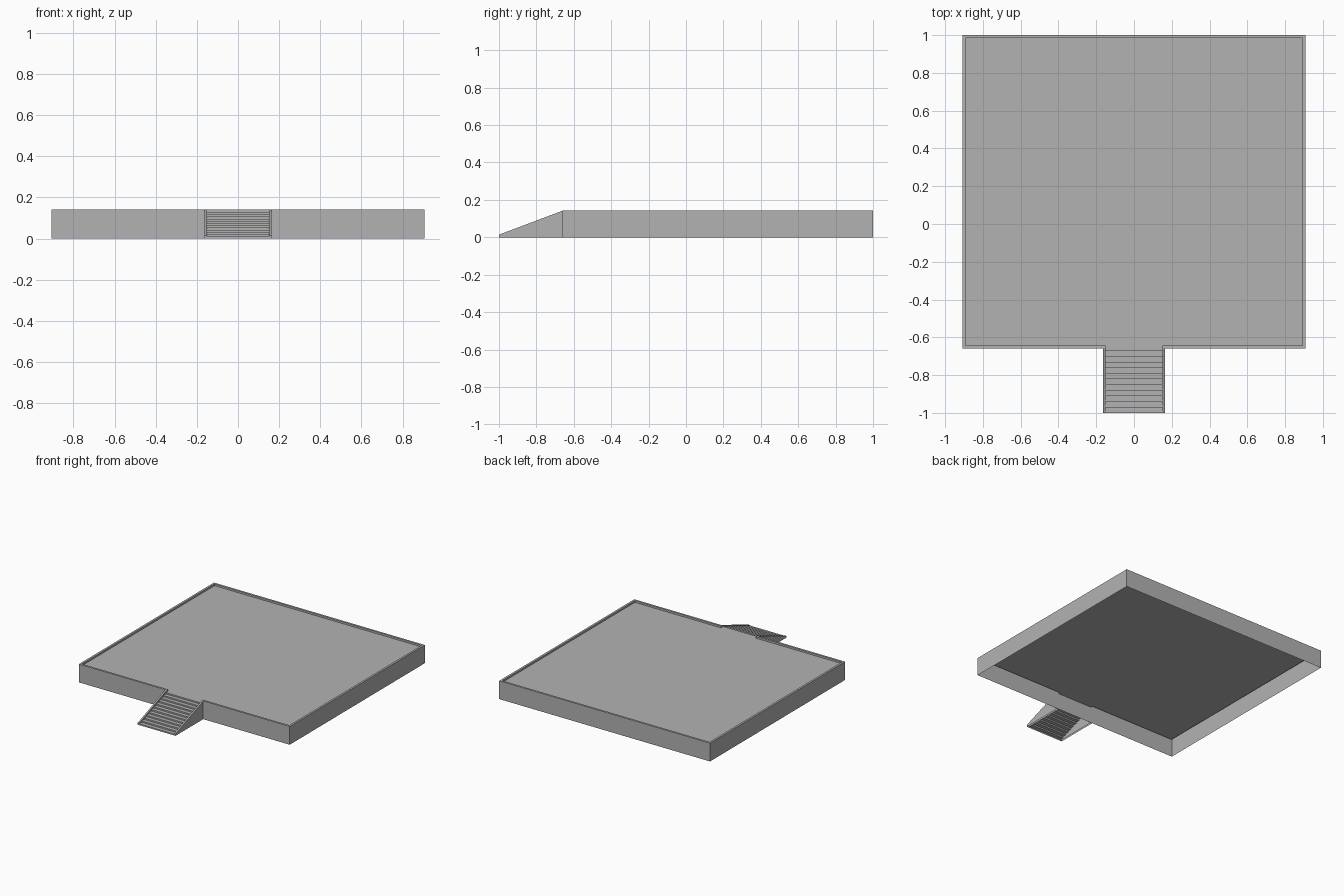
import bpy
import bmesh

cube = bpy.data.objects.get("Cube")
if cube:
    bpy.data.objects.remove(cube, do_unlink=True)

W, FRONT, BACK = 0.907, -0.66, 1.0      # platform extents
TOP, FLOOR, RIM = 0.142, 0.128, 0.016   # rim height, deck height, rim width
IN, OUT = 0.15, 0.163                   # stair rail inner and outer x
TOE, TOE_Z = -1.0, 0.014                # lower end of the rails
LANDING, STEPS = -0.673, 11

grey = bpy.data.materials.new("concrete grey")
grey.use_nodes = True
colour = (0.45, 0.45, 0.45, 1)
grey.diffuse_color = colour
grey.node_tree.nodes["Principled BSDF"].inputs["Base Color"].default_value = colour


def loft(name, rings, caps=(), mirror=False):
    """Skin neighbouring open rings of points, plus any extra cap faces."""
    bm = bmesh.new()
    rows = [[bm.verts.new(p) for p in ring] for ring in rings]
    for a, b in zip(rows, rows[1:]):
        for i in range(len(a) - 1):
            bm.faces.new((a[i], a[i + 1], b[i + 1], b[i]))
    for cap in caps:
        bm.faces.new([bm.verts.new(p) for p in cap])
    bmesh.ops.remove_doubles(bm, verts=bm.verts, dist=1e-5)
    mesh = bpy.data.meshes.new(name)
    bm.to_mesh(mesh)
    bm.free()
    mesh.materials.append(grey)
    ob = bpy.data.objects.new(name, mesh)
    bpy.context.collection.objects.link(ob)
    if mirror:
        ob.modifiers.new("Mirror", 'MIRROR')
    return ob


# Outer wall and raised rim, open below, with a gap at the stairs
outer = [(IN, FRONT), (W, FRONT), (W, BACK), (0, BACK)]
inner = [(IN, FRONT + RIM), (W - RIM, FRONT + RIM), (W - RIM, BACK - RIM), (0, BACK - RIM)]
levels = [(outer, 0), (outer, TOP), (inner, TOP), (inner, FLOOR)]
rim_end = [(IN, FRONT, FLOOR), (IN, FRONT, TOP), (IN, FRONT + RIM, TOP), (IN, FRONT + RIM, FLOOR)]
loft("wall_and_rim", [[(x, y, z) for x, y in path] for path, z in levels], [rim_end], mirror=True)

# Wall under the stair opening
loft("wall_behind_stairs", [[(-IN, FRONT, z), (IN, FRONT, z)] for z in (0, FLOOR)])

# Deck
w = W - RIM
loft("deck", [[(-w, y, FLOOR), (w, y, FLOOR)] for y in (FRONT + RIM, BACK - RIM)])

# Stairs: one stepped sheet from the ground up to the deck
going = (LANDING - TOE) / STEPS
rise = FLOOR / (STEPS + 1)
profile = [(TOE, 0)]
for i in range(STEPS):
    y, z = TOE + i * going, (i + 1) * rise
    profile += [(y, z), (y + going, z)]
profile += [(LANDING, FLOOR), (FRONT + RIM, FLOOR)]
loft("stairs", [[(-IN, y, z), (IN, y, z)] for y, z in profile])

# Sloping rails beside the stairs
rail = [[(IN, y, 0), (IN, y, z), (OUT, y, z), (OUT, y, 0)]
        for y, z in ((FRONT, TOP), (TOE, TOE_Z))]
loft("stair_rail", rail, [rail[1][::-1]], mirror=True)
